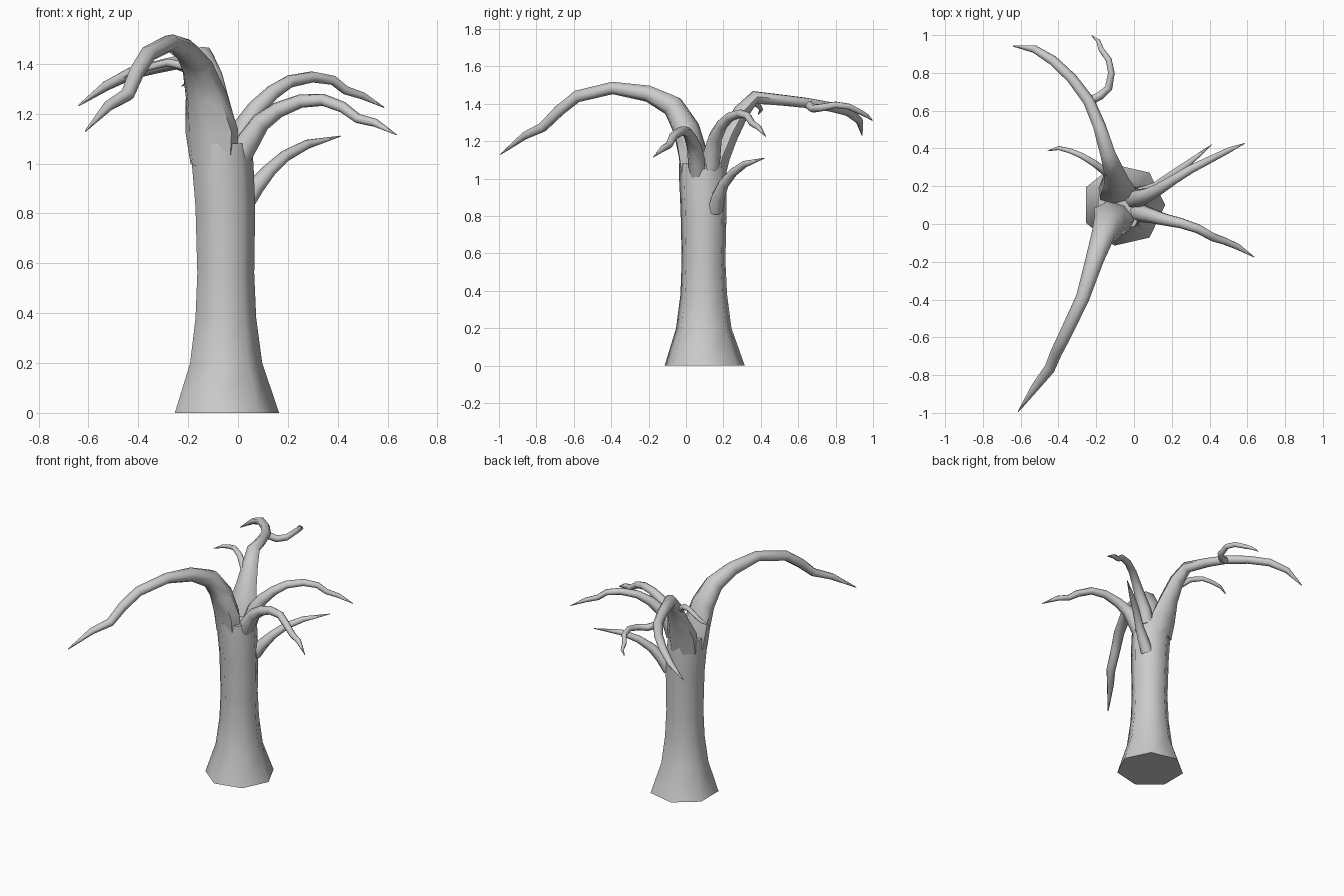
import bpy, bmesh, math
from mathutils import Vector

SIDES = 7


def finish(name, bm, angle):
    bmesh.ops.recalc_face_normals(bm, faces=bm.faces)
    me = bpy.data.meshes.new(name)
    bm.to_mesh(me)
    bm.free()
    ob = bpy.data.objects.new(name, me)
    bpy.context.collection.objects.link(ob)
    bpy.ops.object.select_all(action='DESELECT')
    ob.select_set(True)
    bpy.context.view_layer.objects.active = ob
    bpy.ops.object.shade_smooth_by_angle(angle=math.radians(angle))


def skin(bm, rings):
    for a, b in zip(rings, rings[1:]):
        for i in range(len(a)):
            j = (i + 1) % len(a)
            bm.faces.new((a[i], a[j], b[j], b[i]))
    bm.faces.new(rings[0])
    bm.faces.new(rings[-1])


def branch(name, path, radii, widths=None):
    """Tapering tube along a path; widths optionally stretch it sideways."""
    pts = [Vector(p) for p in path]
    widths = widths or radii
    bm = bmesh.new()
    rings, side = [], None
    for k, p in enumerate(pts):
        a, b = pts[max(k - 1, 0)], pts[min(k + 1, len(pts) - 1)]
        t = (b - a).normalized()
        side = t.cross(Vector((0, 0, 1))) if side is None else side - t * side.dot(t)
        side.normalize()
        up = side.cross(t)
        rings.append([bm.verts.new(p + side * widths[k] * math.cos(u) + up * radii[k] * math.sin(u))
                      for u in (2 * math.pi * i / SIDES for i in range(SIDES))])
    skin(bm, rings)
    finish(name, bm, 60)


# Flared trunk: z, centre x, centre y, radius
bm = bmesh.new()
rings = []
for z, cx, cy, r in [(0, -.055, .1, .22), (.2, -.055, .095, .152), (.38, -.055, .095, .128),
                     (.56, -.055, .094, .12), (.83, -.057, .094, .126), (1.0, -.068, .09, .13),
                     (1.08, -.075, .088, .128)]:
    rings.append([bm.verts.new((cx + r * math.cos(u), cy + r * math.sin(u), z))
                  for u in (2 * math.pi * i / SIDES for i in range(SIDES))])
skin(bm, rings)
finish("trunk", bm, 60)

# Two main limbs
branch("front_limb",
       [(-.1, .05, 1.0), (-.107, .035, 1.13), (-.13, 0, 1.27), (-.165, -.07, 1.39), (-.21, -.2, 1.455),
        (-.27, -.39, 1.485), (-.36, -.58, 1.44), (-.41, -.68, 1.36), (-.445, -.765, 1.275),
        (-.52, -.86, 1.23), (-.612, -.992, 1.13)],
       [.075, .072, .07, .06, .045, .034, .033, .031, .027, .021, .003],
       [.1, .115, .088, .064, .05, .038, .035, .032, .03, .023, .003])
branch("back_limb",
       [(-.09, .15, 1.0), (-.095, .18, 1.12), (-.1, .235, 1.24), (-.115, .3, 1.36), (-.14, .37, 1.435),
        (-.185, .52, 1.42), (-.24, .65, 1.405), (-.33, .77, 1.385), (-.43, .865, 1.36),
        (-.53, .927, 1.31), (-.64, .942, 1.232)],
       [.06, .06, .052, .044, .036, .03, .028, .026, .025, .02, .003],
       [.1, .1, .07, .052, .042, .035, .032, .029, .027, .021, .003])

# Twigs growing from the back limb
branch("back_twig",
       [(-.24, .65, 1.4), (-.18, .68, 1.375), (-.135, .72, 1.38), (-.12, .8, 1.395), (-.135, .87, 1.385),
        (-.175, .925, 1.36), (-.19, .97, 1.335), (-.225, .997, 1.31)],
       [.024, .023, .021, .018, .017, .015, .011, .002])
branch("left_twig",
       [(-.1, .24, 1.27), (-.15, .275, 1.34), (-.21, .32, 1.39), (-.28, .362, 1.405),
        (-.34, .387, 1.39), (-.4, .402, 1.37), (-.457, .387, 1.345)],
       [.024, .022, .019, .016, .014, .011, .002])

# Right-hand branches
branch("right_front_branch",
       [(0, .065, 1.02), (.04, .058, 1.09), (.09, .045, 1.165), (.16, .025, 1.215), (.25, .005, 1.25),
        (.34, -.025, 1.255), (.42, -.07, 1.225), (.48, -.09, 1.18), (.55, -.12, 1.163), (.636, -.175, 1.115)],
       [.05, .048, .04, .033, .028, .025, .023, .02, .017, .002])
branch("right_back_branch",
       [(0, .13, 1.06), (.03, .14, 1.15), (.075, .155, 1.22), (.14, .19, 1.285), (.21, .235, 1.33),
        (.3, .29, 1.348), (.38, .33, 1.335), (.43, .355, 1.295), (.5, .39, 1.272), (.586, .427, 1.225)],
       [.05, .047, .038, .031, .026, .023, .02, .018, .015, .002])
branch("right_low_branch",
       [(.02, .155, .83), (.07, .172, .905), (.125, .2, .97), (.19, .25, 1.03), (.28, .315, 1.078), (.411, .42, 1.11)],
       [.042, .037, .029, .024, .019, .002])
